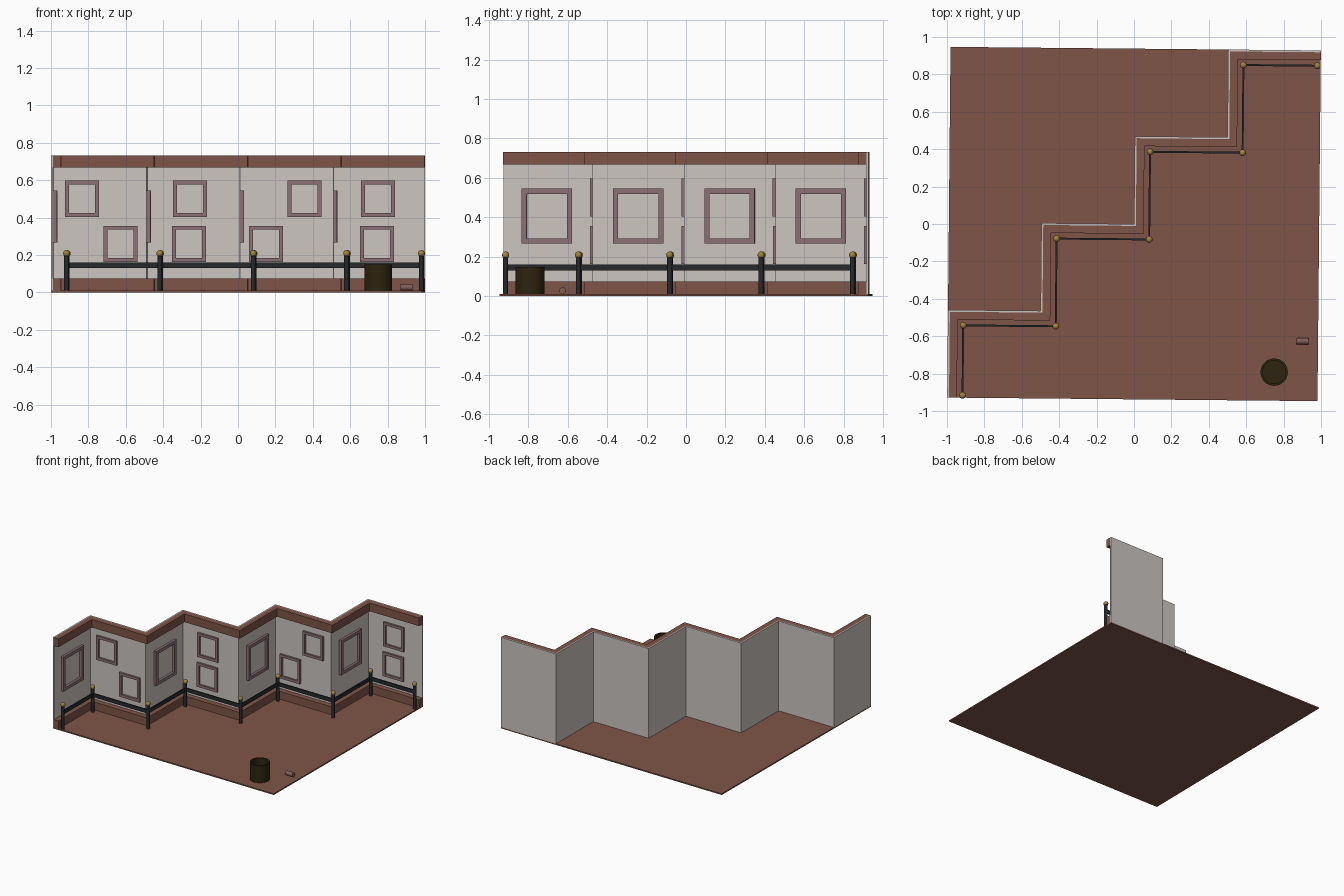
import bpy, bmesh, math
from mathutils import Matrix, Vector

if "Cube" in bpy.data.objects:
    bpy.data.objects.remove(bpy.data.objects["Cube"])

TURN = Matrix.Rotation(math.radians(-0.55), 4, 'Z')   # whole set is turned slightly
HX, HY = 0.99, 0.9375
SX, SY = HX / 2, HY / 2
FLOOR = 0.01


def mat(name, r, g, b):
    m = bpy.data.materials.new(name)
    m.diffuse_color = (r, g, b, 1)
    m.use_nodes = True
    m.node_tree.nodes["Principled BSDF"].inputs["Base Color"].default_value = m.diffuse_color
    return m


WALL = mat("plaster grey", 0.60, 0.56, 0.53)
WOOD = mat("red brown", 0.215, 0.09, 0.064)
FRAME = mat("mauve frame", 0.264, 0.163, 0.188)
BLACK = mat("rail black", 0.02, 0.022, 0.024)
GOLD = mat("brass", 0.36, 0.23, 0.045)
OLIVE = mat("dark olive", 0.027, 0.018, 0.005)
PINK = mat("dusty brown", 0.22, 0.11, 0.10)


def finish(name, bm, material, smooth=False):
    bmesh.ops.recalc_face_normals(bm, faces=bm.faces)
    me = bpy.data.meshes.new(name)
    bm.to_mesh(me)
    bm.free()
    me.materials.append(material)
    ob = bpy.data.objects.new(name, me)
    bpy.context.collection.objects.link(ob)
    ob.matrix_world = TURN
    if smooth:
        bpy.context.view_layer.objects.active = ob
        ob.select_set(True)
        bpy.ops.object.shade_smooth_by_angle(angle=math.radians(40))
        ob.select_set(False)
    return ob


def stair_path(d, y_start=-HY, x_end=HX):
    """Zigzag wall line, moved d towards the front right."""
    pts = [(-HX + d, y_start)]
    for i in range(4):
        x, y = -HX + i * SX, -HY + (i + 1) * SY
        pts.append((x + d, y - d))
        pts.append((x + SX + d, y - d))
    pts[-1] = (x_end, pts[-1][1])
    return pts


def strip(name, d0, d1, z0, z1, material, **ends):
    """Solid band following the zigzag."""
    bm = bmesh.new()
    rings = []
    for a, b in zip(stair_path(d0, **ends), stair_path(d1, **ends)):
        rings.append([bm.verts.new(p) for p in
                      ((*a, z0), (*b, z0), (*b, z1), (*a, z1))])
    for r, s in zip(rings, rings[1:]):
        for k in range(4):
            n = (k + 1) % 4
            bm.faces.new((r[k], r[n], s[n], s[k]))
    bm.faces.new(rings[0])
    bm.faces.new(rings[-1])
    return finish(name, bm, material)


def picture_frame(name, centre, across, out, hw, hh, border, depth):
    """Rectangular ring standing on a wall."""
    bm = bmesh.new()
    c, u, n = Vector(centre), Vector(across), Vector(out)
    rings = []
    for sx, sz in ((-1, -1), (1, -1), (1, 1), (-1, 1)):
        ring = []
        for inset, dep in ((0, 0), (0, depth), (border, depth), (border, 0)):
            p = c + u * sx * (hw - inset) + n * dep
            p.z += sz * (hh - inset)
            ring.append(bm.verts.new(p))
        rings.append(ring)
    for i in range(4):
        r, s = rings[i], rings[(i + 1) % 4]
        for k in range(4):
            m = (k + 1) % 4
            bm.faces.new((r[k], r[m], s[m], s[k]))
    return finish(name, bm, FRAME)


def cylinder(name, centre, radius, length, material, sides=16, along_x=False):
    bm = bmesh.new()
    m = Matrix.Translation(centre)
    if along_x:
        m = m @ Matrix.Rotation(math.pi / 2, 4, 'Y')
    bmesh.ops.create_cone(bm, cap_ends=True, segments=sides, radius1=radius,
                          radius2=radius, depth=length, matrix=m)
    return finish(name, bm, material, True)


# Floor
bm = bmesh.new()
bmesh.ops.create_cube(bm, size=1, matrix=Matrix.Translation((0, 0, FLOOR / 2))
                      @ Matrix.Diagonal((2 * HX, 2 * HY, FLOOR, 1)))
finish("floor", bm, WOOD)

# Folded wall with its skirting and cornice
strip("wall", 0, 0.01, FLOOR, 0.732, WALL)
strip("skirting", 0.01, 0.052, FLOOR, 0.073, WOOD)
strip("cornice", 0.01, 0.052, 0.667, 0.732, WOOD)

# One large frame on each wall facing right
for i in range(4):
    picture_frame(f"large_frame_{i + 1}",
                  (-HX + i * SX + 0.01, -HY + (i + 0.5) * SY - 0.013, 0.406),
                  (0, 1, 0), (1, 0, 0), 0.128, 0.139, 0.026, 0.02)

# Two small frames on each wall facing front: (upper x, lower x)
for i, pair in enumerate(((-0.829, -0.624), (-0.257, -0.262),
                          (0.351, 0.145), (0.74, 0.734))):
    for x, z, label in zip(pair, (0.5, 0.259), ("upper", "lower")):
        picture_frame(f"{label}_frame_{i + 1}",
                      (x, -HY + (i + 1) * SY - 0.01, z),
                      (1, 0, 0), (0, -1, 0), 0.091, 0.097, 0.021, 0.015)

# Barrier rail, posts and brass knobs
ends = dict(y_start=-0.925, x_end=0.972)
strip("barrier_rail", 0.077, 0.087, 0.13, 0.16, BLACK, **ends)
for i, (x, y) in enumerate(stair_path(0.082, **ends)):
    cylinder(f"post_{i + 1}", (x, y, 0.1025), 0.013, 0.185, BLACK)
    bm = bmesh.new()
    bmesh.ops.create_uvsphere(bm, u_segments=16, v_segments=10, radius=0.018,
                              matrix=Matrix.Translation((x, y, 0.208)))
    finish(f"knob_{i + 1}", bm, GOLD, True)

# Open bin, turned from a profile
bm = bmesh.new()
cx, cy = 0.757, -0.785
profile = [(0, FLOOR), (0.073, FLOOR), (0.073, 0.148),
           (0.061, 0.148), (0.061, 0.03), (0, 0.03)]
vs = [bm.verts.new((cx + r, cy, z)) for r, z in profile]
es = [bm.edges.new(p) for p in zip(vs, vs[1:])]
bmesh.ops.spin(bm, geom=vs + es, cent=(cx, cy, 0), axis=(0, 0, 1),
               angle=2 * math.pi, steps=32)
bmesh.ops.remove_doubles(bm, verts=bm.verts, dist=0.0005)
finish("bin", bm, OLIVE, True)

# Can lying beside the bin
cylinder("can", (0.908, -0.618, 0.027), 0.017, 0.064, PINK, 20, True)
